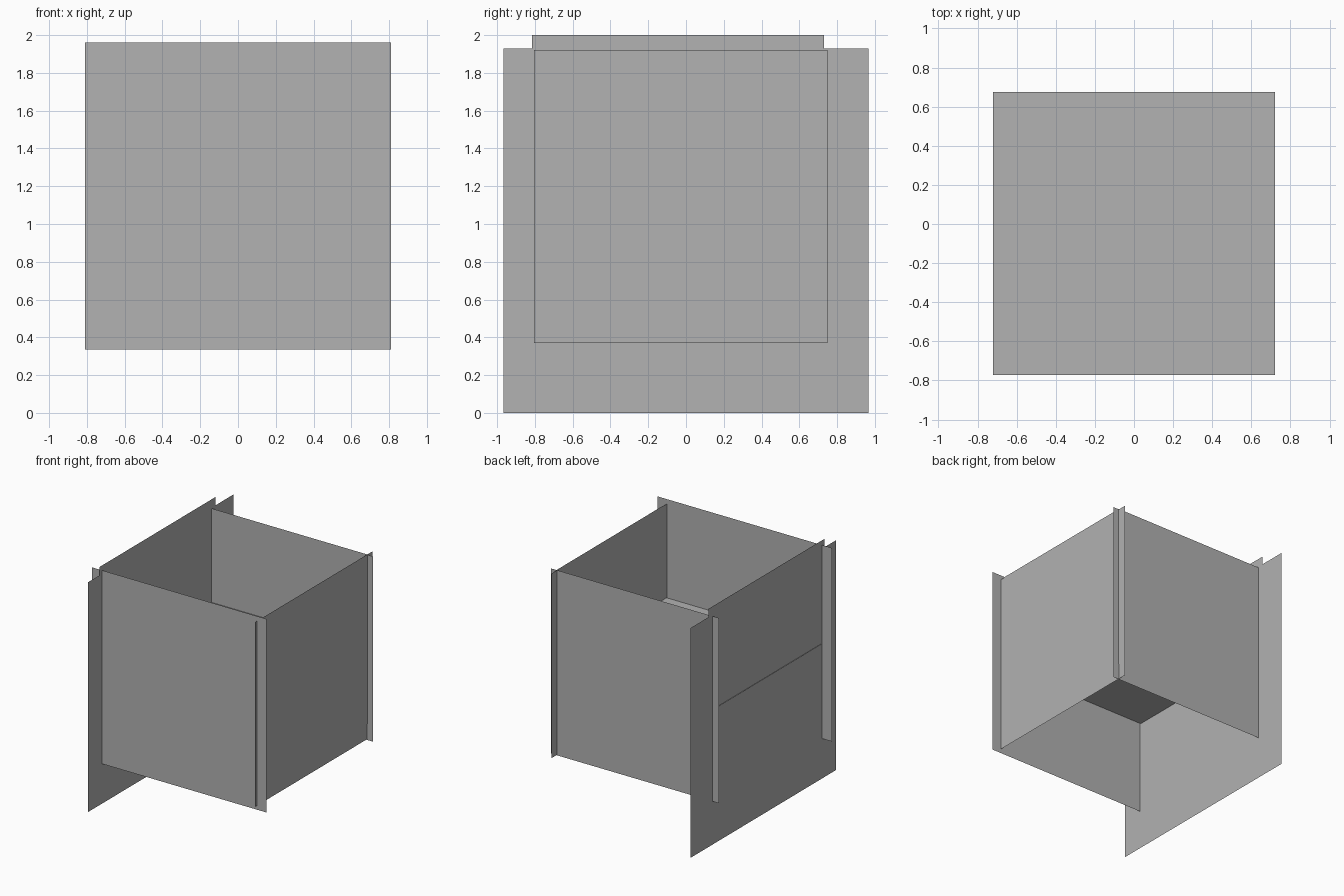
import bpy

cube = bpy.data.objects.get("Cube")
if cube:
    bpy.data.objects.remove(cube, do_unlink=True)

# Single plain grey
grey = bpy.data.materials.new("plain_grey")
grey.use_nodes = True
colour = (0.445, 0.445, 0.445, 1)
grey.diffuse_color = colour
grey.node_tree.nodes["Principled BSDF"].inputs["Base Color"].default_value = colour


def sheet(name, axis, level, outline):
    """Flat zero-thickness sheet lying across the given axis."""
    verts = []
    for a, b in outline:
        point = [a, b]
        point.insert("xyz".index(axis), level)
        verts.append(point)
    mesh = bpy.data.meshes.new(name)
    mesh.from_pydata(verts, [], [list(range(len(verts)))])
    mesh.materials.append(grey)
    obj = bpy.data.objects.new(name, mesh)
    bpy.context.collection.objects.link(obj)
    return obj


def rect(a0, a1, b0, b1):
    return [(a0, b0), (a1, b0), (a1, b1), (a0, b1)]


# Horizontal floor partway up the box
sheet("floor", "z", 1.135, rect(-0.722, 0.722, -0.773, 0.675))

# Front and back walls, overhanging the side walls
sheet("front_wall", "y", -0.78, rect(-0.81, 0.81, 0.335, 1.96))
sheet("back_wall", "y", 0.677, rect(-0.78, 0.78, 0.365, 1.92))
sheet("back_panel", "y", 0.682, rect(-0.72, 0.72, 0.47, 1.92))

# Right-hand side wall and its smaller outer panel
sheet("side_wall", "x", 0.724, rect(-0.805, 0.75, 0.37, 1.92))
sheet("side_panel", "x", 0.729, rect(-0.74, 0.685, 0.50, 1.92))

# Large opposite wall with a raised tab along its top
sheet("large_side_wall", "x", -0.718, [
    (-0.965, 0), (0.965, 0), (0.965, 1.93), (0.73, 1.93),
    (0.73, 2), (-0.815, 2), (-0.815, 1.93), (-0.965, 1.93)])
